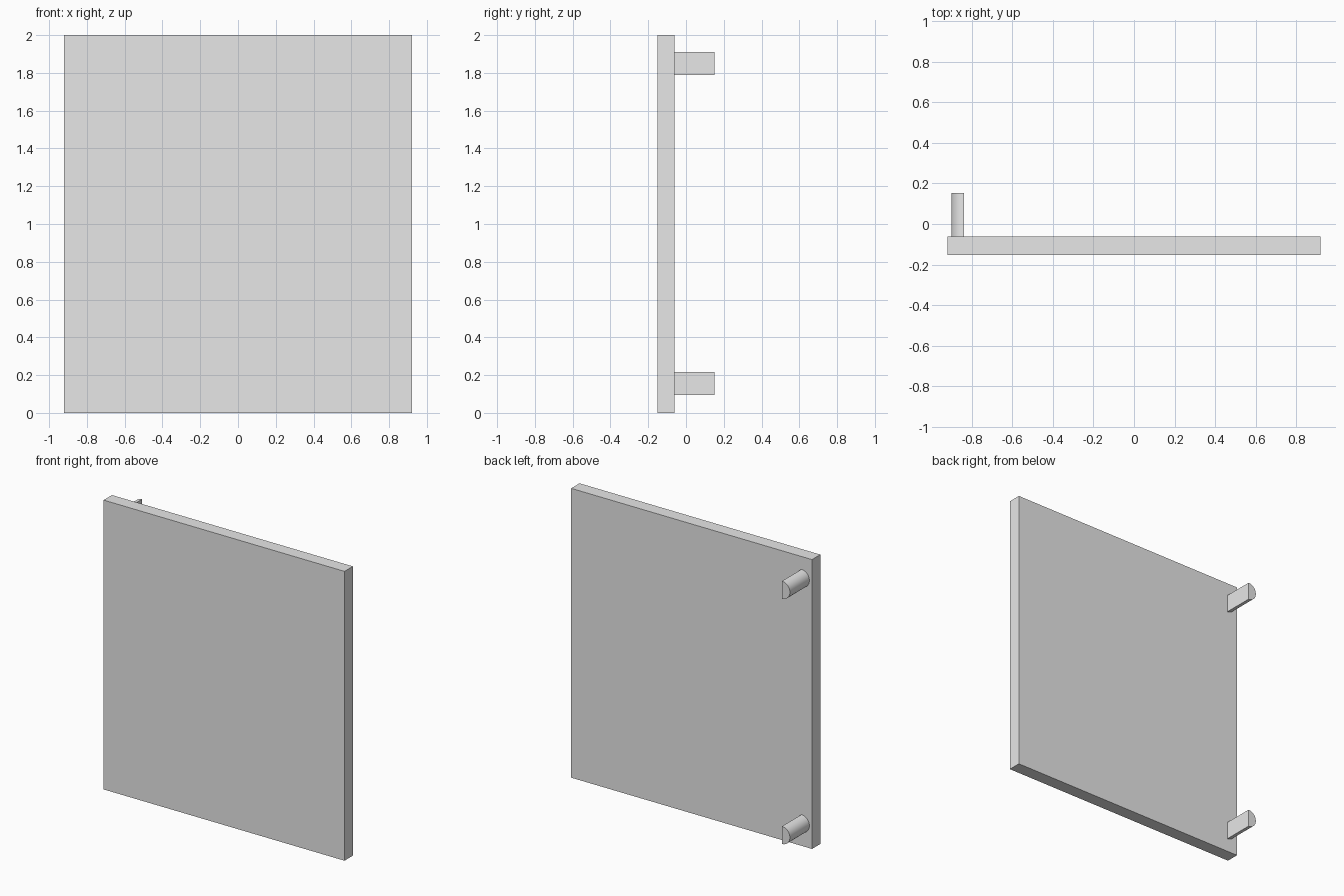
import bpy
import bmesh
from math import pi, sin, cos

cube = bpy.data.objects.get("Cube")
if cube:
    bpy.data.objects.remove(cube, do_unlink=True)

# Single plain grey material
grey = bpy.data.materials.new("light_grey")
grey.use_nodes = True
colour = (0.8, 0.8, 0.8, 1)
grey.diffuse_color = colour
grey.node_tree.nodes["Principled BSDF"].inputs["Base Color"].default_value = colour

FRONT, BACK, PEG_END = -0.152, -0.061, 0.152


def extrude_profile(name, outline, y0, y1):
    """Extrude an (x, z) outline along y into a closed solid."""
    bm = bmesh.new()
    face = bm.faces.new([bm.verts.new((x, y0, z)) for x, z in outline])
    result = bmesh.ops.extrude_face_region(bm, geom=[face])
    moved = [v for v in result["geom"] if isinstance(v, bmesh.types.BMVert)]
    bmesh.ops.translate(bm, verts=moved, vec=(0, y1 - y0, 0))
    bmesh.ops.recalc_face_normals(bm, faces=bm.faces)
    mesh = bpy.data.meshes.new(name)
    bm.to_mesh(mesh)
    bm.free()
    mesh.materials.append(grey)
    obj = bpy.data.objects.new(name, mesh)
    bpy.context.collection.objects.link(obj)
    return obj


# Flat panel
W, H = 0.921, 2.0
extrude_profile("panel", [(-W, 0), (W, 0), (W, H), (-W, H)], FRONT, BACK)

# Half-round pegs on the back, flat side facing +x
RADIUS, FLAT_X, STEPS = 0.061, -0.84, 24
for name, z in (("lower_peg", 0.155), ("upper_peg", 1.85)):
    arc = [pi / 2 + pi * i / STEPS for i in range(STEPS + 1)]
    outline = [(FLAT_X + RADIUS * cos(a), z + RADIUS * sin(a)) for a in arc]
    peg = extrude_profile(name, outline, BACK, PEG_END)
    bpy.ops.object.select_all(action="DESELECT")
    peg.select_set(True)
    bpy.context.view_layer.objects.active = peg
    bpy.ops.object.shade_smooth_by_angle(angle=pi / 6)
